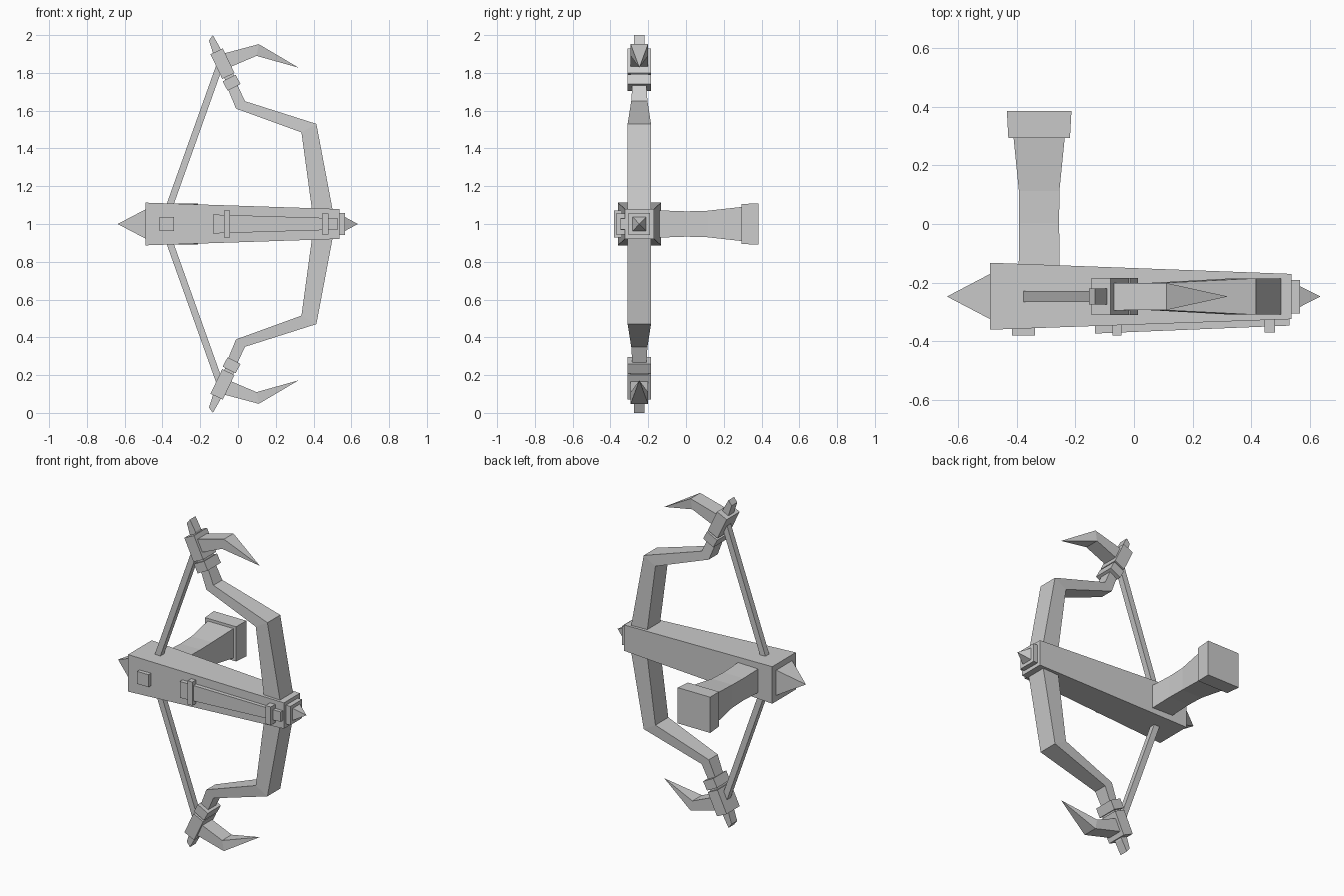
import bpy, bmesh
from mathutils import Vector

cube = bpy.data.objects.get("Cube")
if cube:
    bpy.data.objects.remove(cube)

CENTRE = (0, -0.247, 1)   # middle of the stock; all parts are modelled around it

grey = bpy.data.materials.new("plain_grey")
grey.use_nodes = True
colour = (0.6, 0.6, 0.6, 1)
grey.diffuse_color = colour
grey.node_tree.nodes["Principled BSDF"].inputs["Base Color"].default_value = colour


def loft(name, rings, mirrored=False):
    """Skin a chain of four-cornered rings and cap both ends."""
    bm = bmesh.new()
    loops = [[bm.verts.new(p) for p in ring] for ring in rings]
    for r, s in zip(loops, loops[1:]):
        for i in range(4):
            j = (i + 1) % 4
            bm.faces.new((r[i], r[j], s[j], s[i]))
    bm.faces.new(loops[0])
    bm.faces.new(loops[-1])
    bmesh.ops.remove_doubles(bm, verts=bm.verts, dist=0.0005)
    bmesh.ops.recalc_face_normals(bm, faces=bm.faces)
    mesh = bpy.data.meshes.new(name)
    bm.to_mesh(mesh)
    bm.free()
    mesh.materials.append(grey)
    obj = bpy.data.objects.new(name, mesh)
    obj.location = CENTRE
    bpy.context.collection.objects.link(obj)
    if mirrored:
        mod = obj.modifiers.new("Mirror", 'MIRROR')
        mod.use_axis = (False, False, True)
        mod.use_mirror_merge = False
    return obj


def flat_ring(a, b, y0, y1):
    """Ring across a part lying in the bow plane: edge points a, b and a y range."""
    return [(a[0], y0, a[1]), (a[0], y1, a[1]), (b[0], y1, b[1]), (b[0], y0, b[1])]


def along_x(x, hz, y0, y1):
    return flat_ring((x, hz), (x, -hz), y0, y1)


def along_y(y, hx, hz, x=-0.323):
    return [(x - hx, y, -hz), (x + hx, y, -hz), (x + hx, y, hz), (x - hx, y, hz)]


def bar(name, start, end, width, half):
    """Mirrored square bar between two points of the bow plane."""
    s, e = Vector(start), Vector(end)
    d = (e - s).normalized()
    side = Vector((d.y, -d.x)) * width / 2
    loft(name, [flat_ring(p + side, p - side, -half, half) for p in (s, e)], True)


# Stock with end spikes
loft("stock", [along_x(-0.49, 0.113, -0.113, 0.115), along_x(0.537, 0.079, -0.077, 0.077)])
loft("rear_spike", [along_x(-0.49, 0.077, -0.077, 0.077), along_x(-0.637, 0, 0, 0)])
loft("front_plate", [along_x(x, 0.057, -0.057, 0.057) for x in (0.53, 0.566)])
loft("front_spike", [along_x(0.566, 0.037, -0.035, 0.035), along_x(0.635, 0, 0, 0)])

# Side rail with bands, and the small square stud
loft("side_rail", [along_x(-0.132, 0.05, -0.126, -0.08), along_x(0.53, 0.03, -0.099, -0.06)])
for name, x0, x1, hz, y in (("rear_band", -0.074, -0.042, 0.072, -0.133),
                            ("front_band", 0.445, 0.48, 0.056, -0.123),
                            ("stud", -0.415, -0.338, 0.038, -0.133)):
    loft(name, [along_x(x, hz, y, -0.07) for x in (x0, x1)])

# Handle and its end cap
loft("handle", [along_y(0.08, 0.07, 0.073), along_y(0.25, 0.068, 0.067),
                along_y(0.36, 0.069, 0.07), along_y(0.54, 0.087, 0.09)])
loft("handle_cap", [along_y(0.54, 0.105, 0.106), along_y(0.632, 0.11, 0.109)])

# Bow limbs: outer edge, inner edge, half thickness
limb = [((0.515, 0), (0.402, 0), 0.062),
        ((0.415, 0.53), (0.336, 0.485), 0.062),
        ((0.037, 0.65), (-0.011, 0.611), 0.043),
        ((-0.005, 0.74), (-0.053, 0.715), 0.037)]
loft("bow_limb", [flat_ring(a, b, -h, h) for a, b, h in limb], True)

# Limb tips
bar("tip_collar", (-0.021, 0.723), (-0.047, 0.773), 0.077, 0.063)
bar("tip_neck", (-0.03, 0.74), (-0.06, 0.81), 0.052, 0.048)
bar("tip_block", (-0.051, 0.784), (-0.113, 0.914), 0.072, 0.063)
prong = [((-0.085, 0.90), (-0.125, 0.88)), ((-0.096, 0.935), (-0.134, 0.91)),
         ((-0.133, 1.0), (-0.154, 0.972))]
loft("tip_prong", [flat_ring(a, b, -0.027, 0.027) for a, b in prong], True)

# Curved tip blades
blade = [((-0.085, 0.9), (-0.055, 0.825), 0.047),
         ((0.11, 0.952), (0.098, 0.89), 0.046),
         ((0.32, 0.828), (0.32, 0.828), 0)]
loft("tip_blade", [flat_ring(a, b, -h, h) for a, b, h in blade], True)

# Bowstring, running from the stock to the limb tips
bar("bowstring", (-0.375, 0.06), (-0.1, 0.83), 0.036, 0.018)
